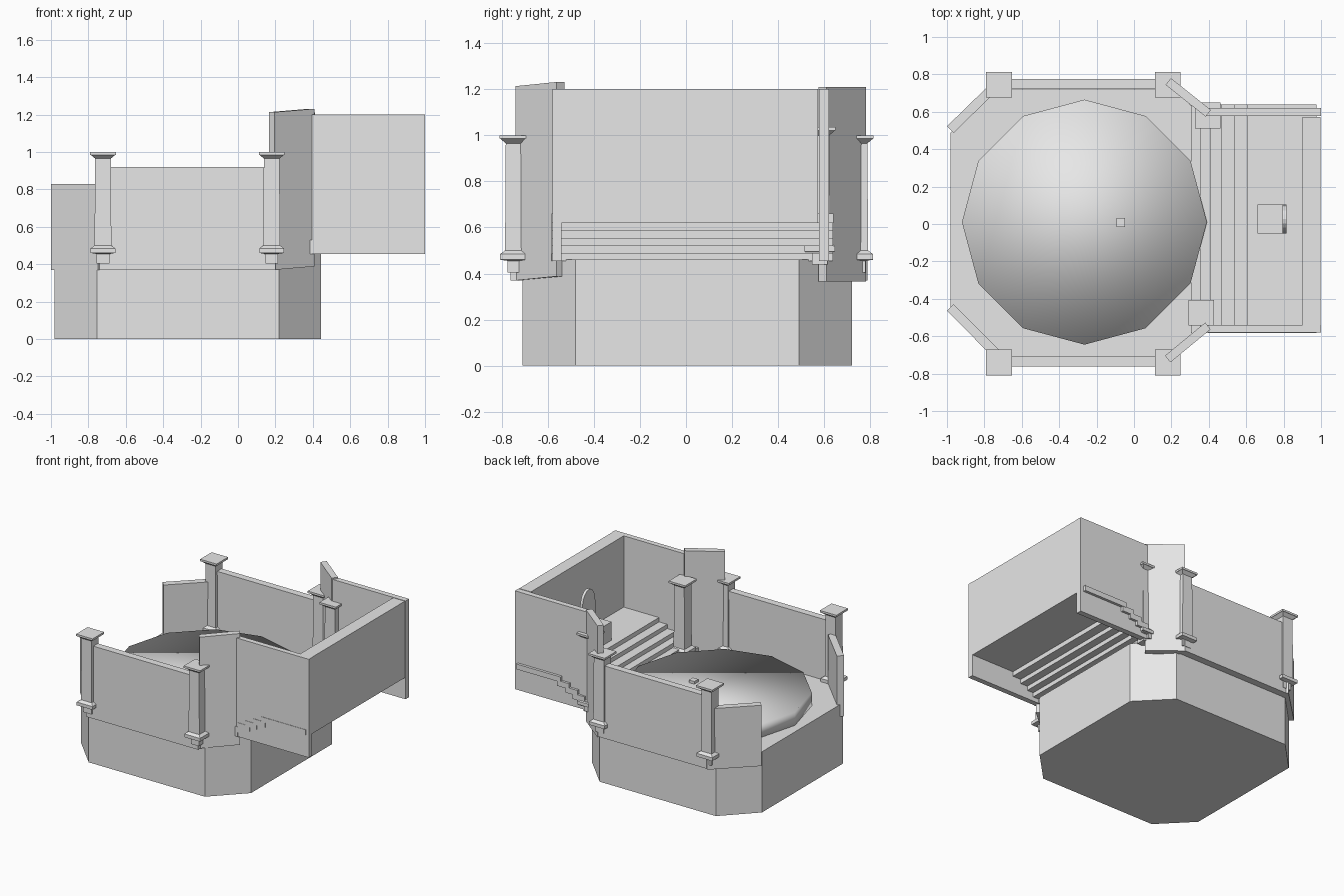
import bpy, math
from mathutils import Vector, Matrix

if "Cube" in bpy.data.objects:
    bpy.data.objects.remove(bpy.data.objects["Cube"], do_unlink=True)

stone = bpy.data.materials.new("pale_grey_stone")
stone.use_nodes = True
stone.diffuse_color = (0.8, 0.8, 0.8, 1)
stone.node_tree.nodes["Principled BSDF"].inputs["Base Color"].default_value = (0.8, 0.8, 0.8, 1)


def make(name, verts, faces):
    mesh = bpy.data.meshes.new(name)
    mesh.from_pydata(verts, [], faces)
    mesh.materials.append(stone)
    obj = bpy.data.objects.new(name, mesh)
    bpy.context.collection.objects.link(obj)
    return obj


def loft(name, rings):
    """Closed solid through rings with equal point counts."""
    n = len(rings[0])
    verts = [p for ring in rings for p in ring]
    faces = [tuple(reversed(range(n))), tuple(range(len(verts) - n, len(verts)))]
    for k in range(len(rings) - 1):
        for i in range(n):
            j = (i + 1) % n
            faces.append((k * n + i, k * n + j, (k + 1) * n + j, (k + 1) * n + i))
    return make(name, verts, faces)


def prism(name, outline, z0, z1):
    return loft(name, [[(x, y, z) for x, y in outline] for z in (z0, z1)])


def box(name, x0, x1, y0, y1, z0, z1):
    return prism(name, [(x0, y0), (x1, y0), (x1, y1), (x0, y1)], z0, z1)


def wall(name, a, b, thick, z0, z1, rise=0.0):
    """Upright panel from a to b; rise lifts the b end."""
    a, b = Vector(a), Vector(b)
    d = (b - a).normalized() * thick / 2
    side = Vector((-d.y, d.x))
    pts = [(a - side, 0), (b - side, rise), (b + side, rise), (a + side, 0)]
    return loft(name, [[(p.x, p.y, z + r) for p, r in pts] for z in (z0, z1)])


def pillar(name, x, y, lift=0.0):
    profile = [(0.034, 0.405), (0.034, 0.455), (0.066, 0.46), (0.066, 0.485), (0.045, 0.5),
               (0.042, 0.965), (0.066, 0.985), (0.069, 0.985), (0.069, 1.0)]
    corners = [(-1, -1), (1, -1), (1, 1), (-1, 1)]
    return loft(name, [[(x + sx * h, y + sy * h, z + lift) for sx, sy in corners]
                       for h, z in profile])


# Chamfered base
prism("base", [(-0.755, -0.71), (0.22, -0.71), (0.445, -0.48), (0.445, 0.49),
               (0.22, 0.72), (-0.755, 0.72), (-0.98, 0.49), (-0.98, -0.48)], 0, 0.46)

# Round floor with softened shading
ring = [(-0.265 + 0.655 * math.cos(math.tau * i / 12),
         0.01 + 0.655 * math.sin(math.tau * i / 12)) for i in range(12)]
floor = prism("round_floor", ring, 0.455, 0.56)
for poly in floor.data.polygons:
    poly.use_smooth = True
box("floor_block", -0.093, -0.047, -0.015, 0.033, 0.55, 0.58)

# Long side walls
box("front_wall", -0.74, 0.2, -0.762, -0.708, 0.37, 0.92)
box("back_wall", -0.74, 0.2, 0.722, 0.776, 0.37, 0.92)

# Diagonal corner walls
wall("front_right_corner_wall", (-0.982, -0.447), (-0.73, -0.70), 0.05, 0.37, 0.83)
wall("back_right_corner_wall", (-0.982, 0.505), (-0.71, 0.77), 0.05, 0.37, 0.83)
wall("front_left_corner_wall", (0.18, -0.722), (0.395, -0.545), 0.046, 0.37, 1.213, 0.018)
wall("back_left_corner_wall", (0.183, 0.762), (0.397, 0.592), 0.046, 0.365, 1.21)

# Pillars
for side, y in (("front", -0.74), ("back", 0.745)):
    for end, x in (("right", -0.722), ("left", 0.18)):
        pillar(f"{side}_{end}_pillar", x, y)
pillar("front_stair_pillar", 0.36, -0.475, 0.035)
pillar("back_stair_pillar", 0.394, 0.58, 0.035)

# Raised alcove walls
box("alcove_front_wall", 0.395, 1.0, -0.58, -0.54, 0.455, 1.2)
box("alcove_back_wall", 0.385, 1.0, 0.578, 0.62, 0.455, 1.2)
box("alcove_end_wall", 0.9, 0.998, -0.575, 0.572, 0.62, 1.2)

# Stairs and landing, open underneath
step_starts = [0.305, 0.353, 0.406, 0.465, 0.535]
for i, x in enumerate(step_starts):
    z = 0.455 + 0.0325 * i
    box(f"step_{i + 1}", x, x + 0.1, -0.583, 0.638, z, z + 0.042)
box("landing", 0.604, 0.975, -0.583, 0.64, 0.62, 0.66)

# Seat with an arched back
box("seat", 0.66, 0.8, -0.05, 0.105, 0.66, 0.8)
arch = [(-0.05, 0.66), (0.105, 0.66)]
arch += [(0.0275 + 0.0775 * math.cos(math.pi * i / 10),
          0.92 + 0.12 * math.sin(math.pi * i / 10)) for i in range(11)]
loft("seat_back", [[(x, y, z) for y, z in arch] for x in (0.795, 0.815)])
